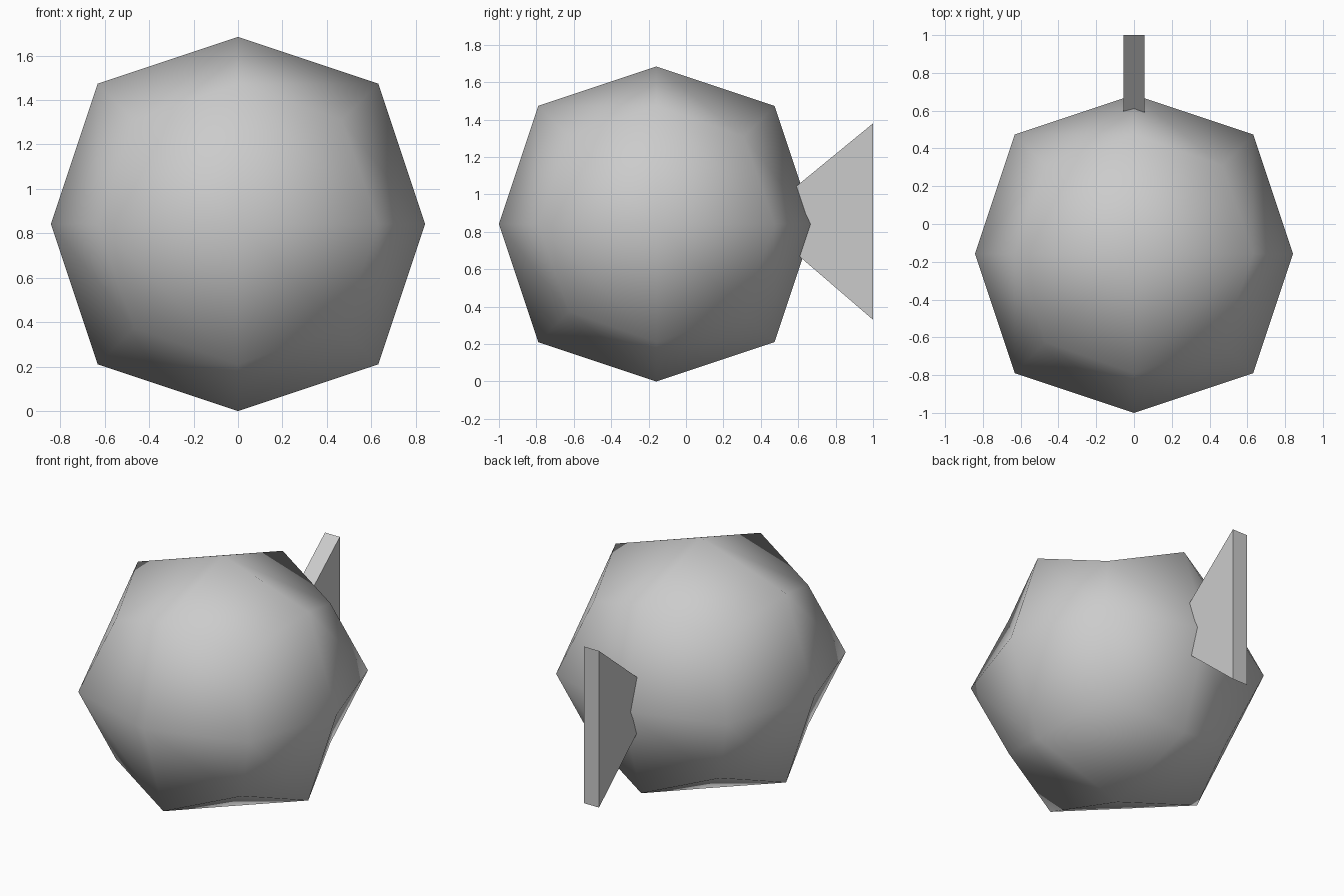
import bpy, bmesh

if "Cube" in bpy.data.objects:
    bpy.data.objects.remove(bpy.data.objects["Cube"])

# Rounded low-poly body: cube with one Catmull-Clark level, smooth shaded
bpy.ops.mesh.primitive_cube_add(size=1.684, location=(0, -0.158, 0.842))
body = bpy.context.object
body.name = "body"
sub = body.modifiers.new("round", 'SUBSURF')
sub.levels = sub.render_levels = 1
sub.use_limit_surface = False
bpy.ops.object.modifier_apply(modifier=sub.name)
bpy.ops.object.shade_smooth()

# Tail fin: flat trapezoid profile in the y-z plane, extruded across x
profile = [(0.5, 0.76), (1.0, 0.33), (1.0, 1.38), (0.5, 0.97)]
half = 0.055
bm = bmesh.new()
face = bm.faces.new([bm.verts.new((-half, y, z)) for y, z in profile])
ext = bmesh.ops.extrude_face_region(bm, geom=[face])
moved = [g for g in ext["geom"] if isinstance(g, bmesh.types.BMVert)]
bmesh.ops.translate(bm, verts=moved, vec=(2 * half, 0, 0))
bmesh.ops.recalc_face_normals(bm, faces=bm.faces)
mesh = bpy.data.meshes.new("tail_fin")
bm.to_mesh(mesh)
bm.free()
bpy.context.collection.objects.link(bpy.data.objects.new("tail_fin", mesh))
